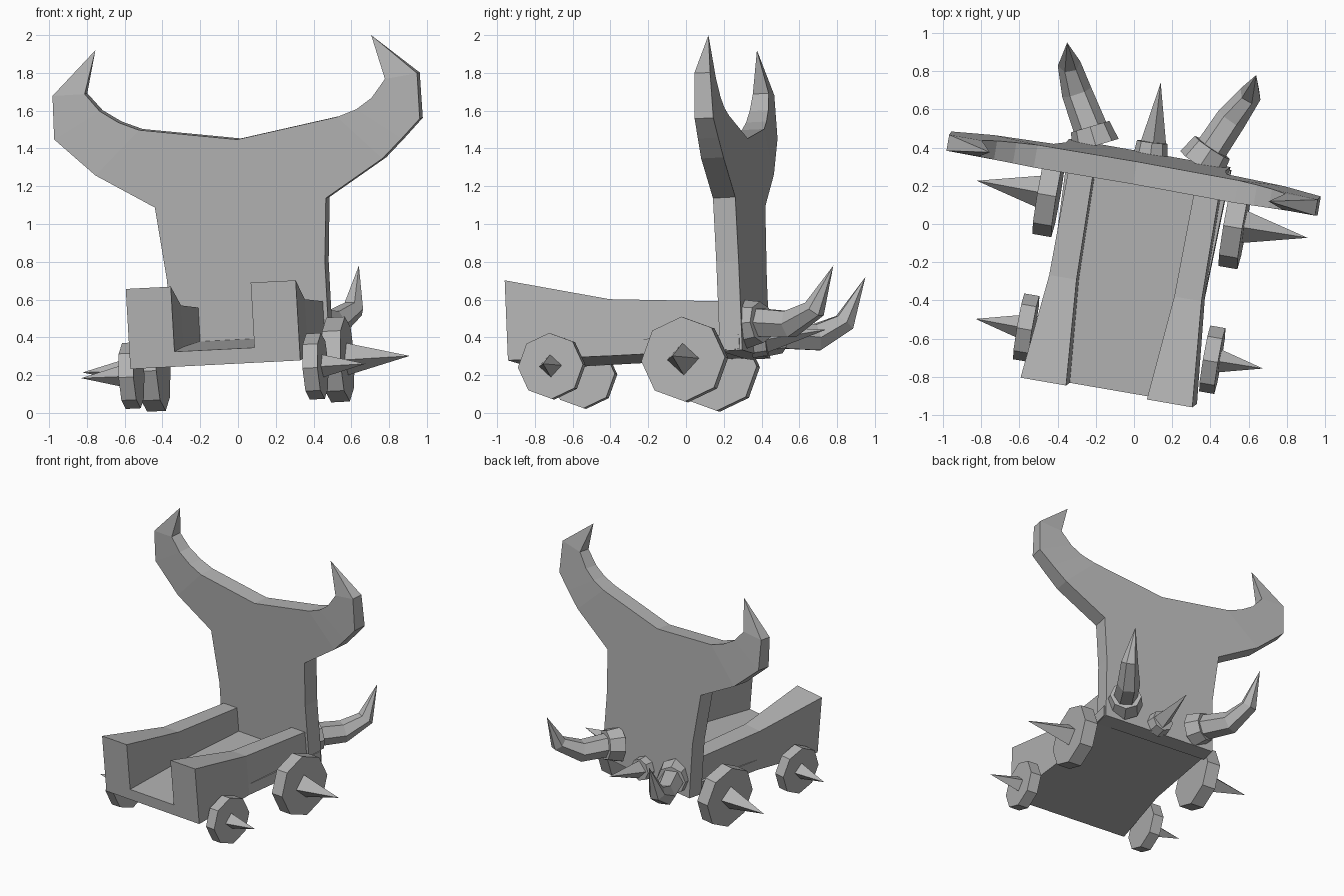
import bpy, bmesh, math
from mathutils import Vector, Matrix

cube = bpy.data.objects.get("Cube")
if cube:
    bpy.data.objects.remove(cube, do_unlink=True)

stone = bpy.data.materials.new("stone_grey")
stone.use_nodes = True
GREY = (0.45, 0.45, 0.45, 1)
stone.diffuse_color = GREY
stone.node_tree.nodes["Principled BSDF"].inputs["Base Color"].default_value = GREY

# Tilted frame of the cart: origin at the middle of the lower front edge
U = Vector((0.985, -0.17, 0.05)).normalized()
W = U.cross(Vector((0.17, 0.985, 0.05))).normalized()
V = W.cross(U)
CART = Matrix((U, V, W)).transposed().to_4x4()
CART.translation = (-0.12, -0.865, 0.255)


def loft(name, rings, frame=Matrix()):
    """Skin a row of equal-sized rings and close both ends."""
    bm = bmesh.new()
    rows = [[bm.verts.new(p) for p in ring] for ring in rings]
    n = len(rows[0])
    for a, b in zip(rows, rows[1:]):
        for i in range(n):
            j = (i + 1) % n
            bm.faces.new((a[i], a[j], b[j], b[i]))
    bm.faces.new(rows[0])
    bm.faces.new(rows[-1])
    bmesh.ops.remove_doubles(bm, verts=bm.verts, dist=0.0005)
    bmesh.ops.recalc_face_normals(bm, faces=bm.faces)
    mesh = bpy.data.meshes.new(name)
    bm.to_mesh(mesh)
    bm.free()
    mesh.materials.append(stone)
    obj = bpy.data.objects.new(name, mesh)
    obj.matrix_world = frame
    bpy.context.collection.objects.link(obj)
    return obj


def tube(name, path, radii, sides, frame=Matrix()):
    """Faceted tube along a path; a zero radius makes a point."""
    pts = [Vector(p) for p in path]
    rings = []
    for i, p in enumerate(pts):
        d = pts[min(i + 1, len(pts) - 1)] - pts[max(i - 1, 0)]
        q = d.to_track_quat('Z', 'Y')
        angles = [math.tau * k / sides for k in range(sides)]
        rings.append([p + q @ Vector((math.cos(a), math.sin(a), 0)) * radii[i]
                      for a in angles])
    return loft(name, rings, frame)


def box_ring(x0, x1, y, z0, z1):
    return [(x0, y, z0), (x1, y, z0), (x1, y, z1), (x0, y, z1)]


# Floor, slightly waisted
loft("floor", [box_ring(-h, h, y, 0, 0.08)
               for y, h in ((0, 0.457), (0.55, 0.405), (1.24, 0.43))], CART)

# Side rails, wheels and hub spikes
for side, s in (("right", -1), ("left", 1)):
    loft(side + "_rail",
         [box_ring(s * a, s * b, y, 0.08, top) for y, a, b, top in
          ((0, 0.215, 0.457, 0.425), (0.55, 0.26, 0.405, 0.30), (1.14, 0.27, 0.40, 0.26))],
         CART)
    for end, y, r, half, spike_r, spike_len in (
            ("front", 0.24, 0.175, 0.04, 0.06, 0.23),
            ("rear", 0.955, 0.225, 0.05, 0.085, 0.335)):
        z = -0.045
        inner, outer = s * (0.495 - half), s * (0.495 + half)
        tube(f"{side}_{end}_wheel", [(inner, y, z), (outer, y, z)], (r, r), 8, CART)
        tube(f"{side}_{end}_hub_spike", [(outer, y, z), (outer + s * spike_len, y, z)],
             (spike_r, 0), 4, CART)


# Back board, given by its front shape on a leaning plane
def board_ring(low, high, t):
    ring = []
    for (x, z), k in ((low, -1), (high, -1), (high, 1), (low, 1)):
        mid = Vector((x + 0.005, 0.34 - 0.173 * x - 0.05 * z, z))
        ring.append(mid + V * (k * t / 2))
    return ring


loft("back_board", [board_ring(a, b, 0.12) for a, b in (
    ((-0.355, 0.285), (0.49, 0.33)),
    ((-0.37, 0.70), (0.465, 0.80)),
    ((-0.435, 1.09), (0.47, 1.14)))])

# Crest sweeping into a horn on each side: lower edge, upper edge, thickness
loft("horned_crest", [board_ring(*s) for s in (
    ((-0.76, 1.92), (-0.76, 1.92), 0),
    ((-0.98, 1.68), (-0.81, 1.69), 0.085),
    ((-0.97, 1.45), (-0.73, 1.60), 0.10),
    ((-0.86, 1.355), (-0.63, 1.54), 0.11),
    ((-0.75, 1.26), (-0.52, 1.50), 0.12),
    ((-0.435, 1.09), (0.0, 1.45), 0.12),
    ((0.47, 1.14), (0.0, 1.45), 0.12),
    ((0.77, 1.35), (0.53, 1.57), 0.12),
    ((0.87, 1.455), (0.63, 1.61), 0.11),
    ((0.965, 1.56), (0.71, 1.67), 0.10),
    ((0.95, 1.80), (0.78, 1.77), 0.085),
    ((0.70, 2.0), (0.70, 2.0), 0))])

# Curved ram horns with collars on the back of the board
tube("left_ram_collar", [(0.35, 0.31, 0.47), (0.41, 0.40, 0.48)], (0.13, 0.11), 8)
tube("left_ram_horn",
     [(0.39, 0.37, 0.48), (0.51, 0.55, 0.47), (0.61, 0.68, 0.55), (0.64, 0.78, 0.78)],
     (0.085, 0.08, 0.06, 0), 6)
tube("right_ram_collar", [(-0.20, 0.41, 0.42), (-0.23, 0.51, 0.42)], (0.125, 0.105), 8)
tube("right_ram_horn",
     [(-0.22, 0.48, 0.42), (-0.30, 0.69, 0.40), (-0.34, 0.84, 0.48), (-0.35, 0.95, 0.72)],
     (0.09, 0.08, 0.06, 0), 6)

# Straight spike between them
tube("centre_collar", [(0.085, 0.35, 0.38), (0.095, 0.43, 0.385)], (0.09, 0.08), 8)
tube("centre_spike", [(0.10, 0.41, 0.385), (0.14, 0.74, 0.44)], (0.07, 0), 4)
